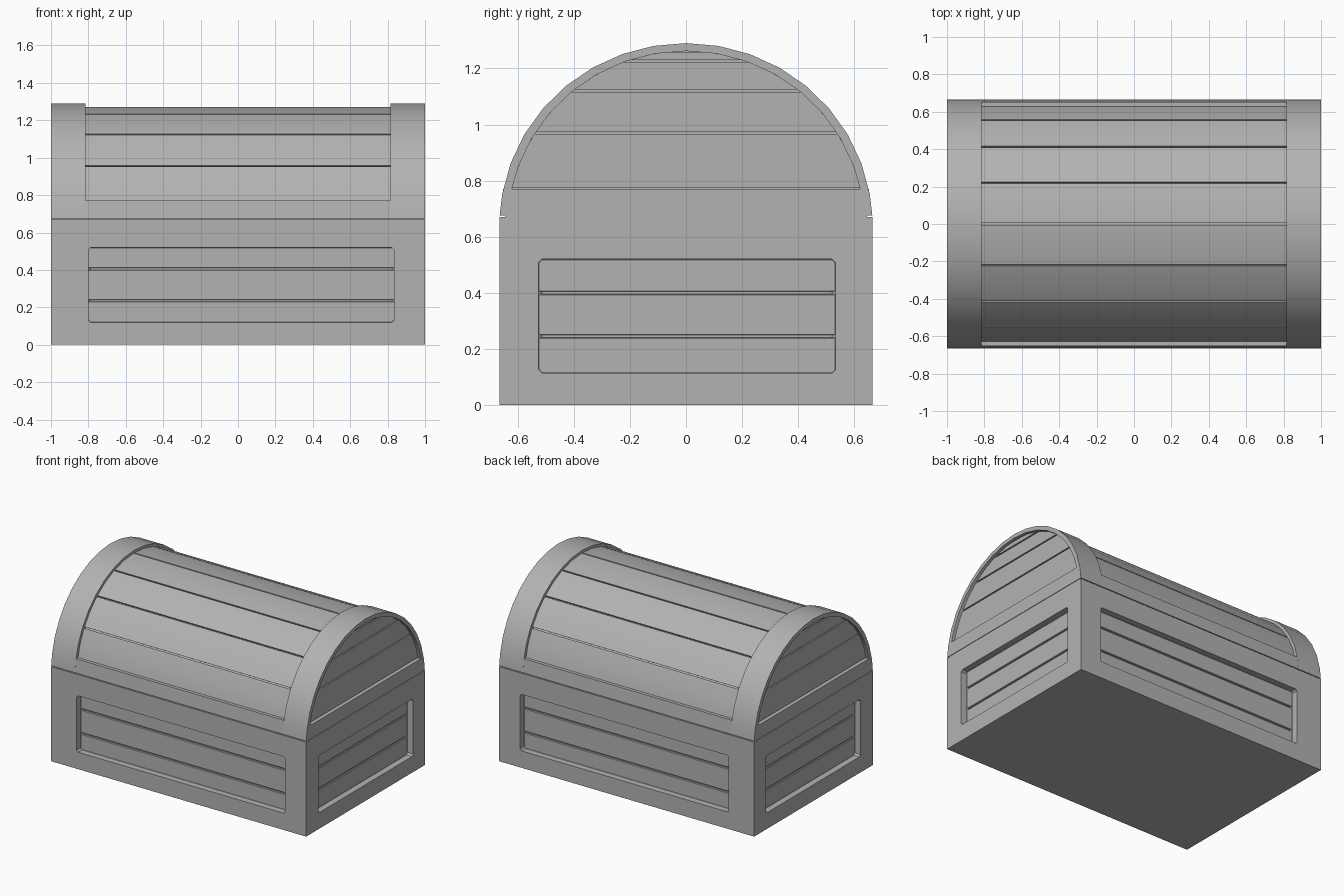
import bpy, bmesh, math

if "Cube" in bpy.data.objects:
    bpy.data.objects.remove(bpy.data.objects["Cube"])

HX, HY, TOP = 1.0, 0.665, 0.67      # half length, half depth, base height
LID = TOP + 0.006                   # underside of the lid
CZ = 0.64                           # centre height of the arched lid
BAND = 0.815                        # inner edge of the lid end bands
SPRING = 0.77                       # where lid panels start
DEPTH, LID_DEPTH = 0.045, 0.022     # panel recesses of base and lid ends
GAP, GROOVE = 0.009, 0.01           # width and depth of the plank gaps

grey = bpy.data.materials.new("dark_grey")
grey.diffuse_color = (0.45, 0.45, 0.45, 1)
grey.use_nodes = True
grey.node_tree.nodes["Principled BSDF"].inputs["Base Color"].default_value = grey.diffuse_color


def prism(name, pts, x0, x1, bevel=0.0):
    """Extrude a (y, z) outline along x."""
    bm = bmesh.new()
    a = [bm.verts.new((x0, y, z)) for y, z in pts]
    b = [bm.verts.new((x1, y, z)) for y, z in pts]
    n = len(pts)
    bm.faces.new(a)
    bm.faces.new(b[::-1])
    for i in range(n):
        bm.faces.new((a[i], b[i], b[(i + 1) % n], a[(i + 1) % n]))
    bmesh.ops.recalc_face_normals(bm, faces=bm.faces)
    if bevel:
        sharp = [e for e in bm.edges if e.calc_face_angle(0) > 0.6]
        bmesh.ops.bevel(bm, geom=sharp, offset=bevel, segments=1,
                        affect='EDGES', clamp_overlap=True)
    me = bpy.data.meshes.new(name)
    bm.to_mesh(me)
    bm.free()
    me.materials.append(grey)
    ob = bpy.data.objects.new(name, me)
    bpy.context.collection.objects.link(ob)
    return ob


def box(name, x0, x1, y0, y1, z0, z1, bevel=0.0):
    return prism(name, [(y0, z0), (y1, z0), (y1, z1), (y0, z1)], x0, x1, bevel)


def cut(ob, cutters):
    """Subtract each cutter, bake the result and delete the cutters."""
    for c in cutters:
        m = ob.modifiers.new("cut", 'BOOLEAN')
        m.operation, m.solver, m.object = 'DIFFERENCE', 'EXACT', c
    dg = bpy.context.evaluated_depsgraph_get()
    dg.update()
    me = bpy.data.meshes.new_from_object(ob.evaluated_get(dg))
    ob.modifiers.clear()
    ob.data = me
    for c in cutters:
        bpy.data.objects.remove(c)


def half_width(z, ry, rz):
    return ry * math.sqrt(max(0.0, 1 - ((z - CZ) / rz) ** 2))


def arch(ry, rz, zmin, step=10):
    """Arch outline cut off flat at zmin."""
    w = half_width(zmin, ry, rz)
    pts = [(w, zmin)]
    for d in range(step, 180, step):
        p = (ry * math.cos(math.radians(d)), CZ + rz * math.sin(math.radians(d)))
        if p[1] > zmin + 0.01:
            pts.append(p)
    return pts + [(-w, zmin)]


# base with a sunken panel on each side
base = box("chest_base", -HX, HX, -HY, HY, 0, TOP)
D = DEPTH + GROOVE
cutters = []
for s in (-1, 1):
    ya, yb = sorted((s * (HY - D), s * (HY + 0.1)))
    cutters.append(box("cutter", -0.80, 0.835, ya, yb, 0.12, 0.52, 0.012))
    xa, xb = sorted((s * (HX - D), s * (HX + 0.1)))
    cutters.append(box("cutter", xa, xb, -0.525, 0.533, 0.115, 0.52, 0.012))
cut(base, cutters)

# planks inside the base panels
g = GAP / 2
for s, face in ((-1, "front"), (1, "back")):
    ya, yb = sorted((s * (HY - D - 0.01), s * (HY - DEPTH)))
    for lo, hi in ((0.11, 0.235), (0.235, 0.405), (0.405, 0.53)):
        box(face + "_plank", -0.81, 0.845, ya, yb, lo + g, hi - g, 0.003)
for s, face in ((-1, "left"), (1, "right")):
    xa, xb = sorted((s * (HX - D - 0.01), s * (HX - DEPTH)))
    for lo, hi in ((0.105, 0.245), (0.245, 0.40), (0.40, 0.53)):
        box(face + "_plank", xa, xb, -0.535, 0.543, lo + g, hi - g, 0.003)

# thin seam between base and lid
box("seam_strip", -HX + 0.004, HX - 0.004, -0.645, 0.645, TOP - 0.01, TOP + 0.02)

# lid rim and hidden core under the planks
w0, w1 = half_width(LID, HY, 0.65), half_width(SPRING, HY, 0.65)
prism("lid_rim", [(w0, LID), (w1, SPRING), (-w1, SPRING), (-w0, LID)], -BAND, BAND)
prism("lid_core", arch(0.628, 0.618, TOP + 0.02), -BAND - 0.01, BAND + 0.01)

# curved lid planks, one every 20 degrees
R = 0.643
for i in range(8):
    a0, a1 = 10 + 20 * i + 0.4, 30 + 20 * i - 0.4
    angs = [math.radians(a) for a in (a0, (a0 + a1) / 2, a1)]
    ring = lambda k: [((R - k) * math.cos(a), CZ + (R - 0.012 - k) * math.sin(a)) for a in angs]
    prism("lid_plank", ring(0) + ring(0.04)[::-1], -BAND - 0.01, BAND + 0.01)

# lid end bands with sunken arched panels
IY, IZ = 0.635, 0.622
LD = LID_DEPTH + GROOVE
levels = (SPRING, 0.97, 1.12, 1.225, CZ + IZ)
for s, side in ((-1, "left"), (1, "right")):
    xa, xb = sorted((s * BAND, s * HX))
    band = prism(side + "_lid_band", arch(HY, 0.65, LID), xa, xb)
    ca, cb = sorted((s * (HX - LD), s * (HX + 0.1)))
    cut(band, [prism("cutter", arch(IY, IZ, SPRING), ca, cb)])
    # horizontal planks filling the arch
    xa, xb = sorted((s * (HX - LD - 0.01), s * (HX - LID_DEPTH)))
    for lo, hi in zip(levels, levels[1:]):
        lo, hi = lo + g, hi - g
        zs = [lo + (hi - lo) * k / 3 for k in range(4)]
        right = [(half_width(z, IY, IZ), z) for z in zs]
        prism(side + "_lid_end_plank", right + [(-y, z) for y, z in right[::-1]], xa, xb)

# smooth the curved parts, keep edges crisp
for ob in bpy.context.scene.objects:
    ob.select_set(True)
bpy.context.view_layer.objects.active = base
bpy.ops.object.shade_smooth_by_angle(angle=math.radians(25))
